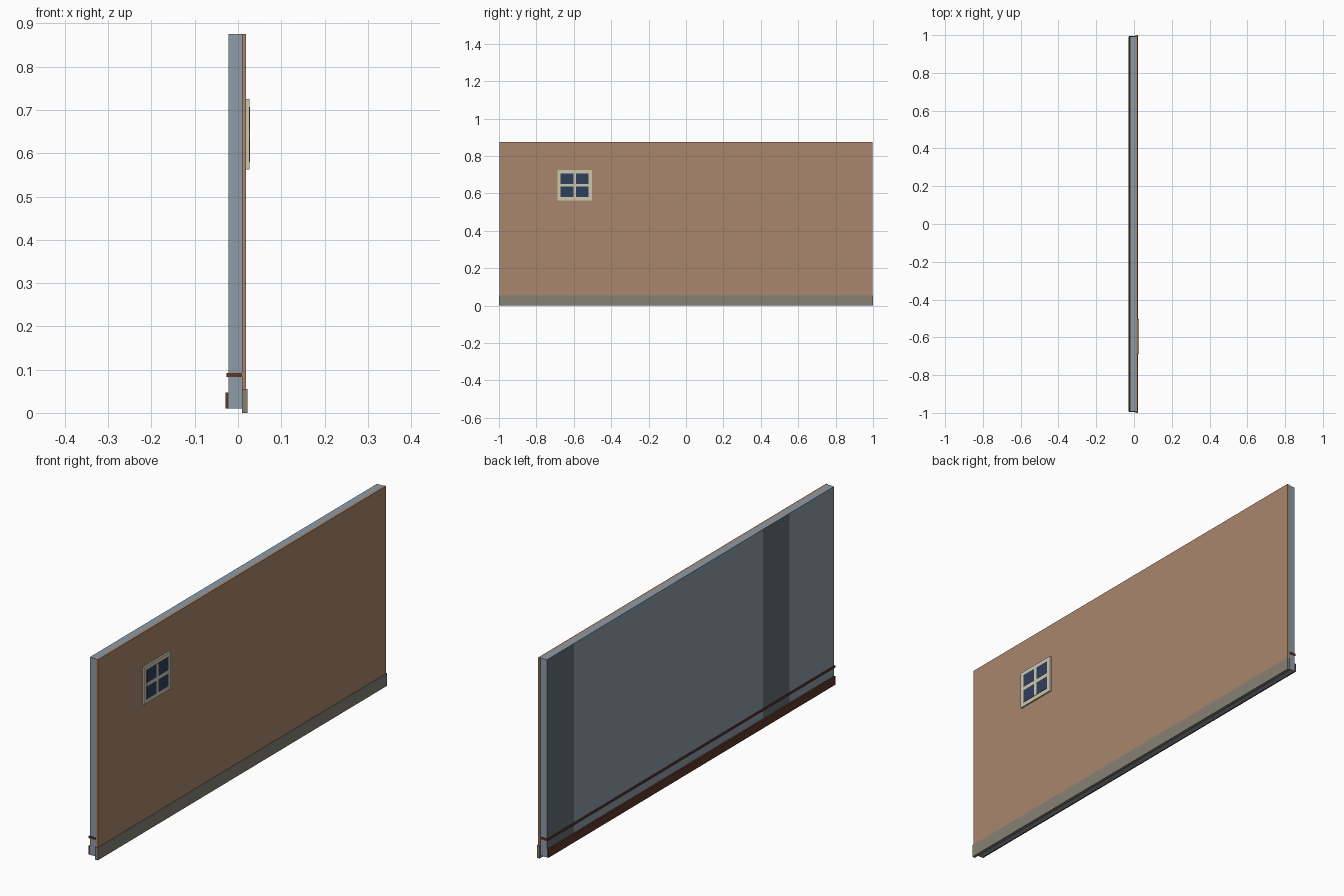
import bpy
import bmesh

if "Cube" in bpy.data.objects:
    bpy.data.objects.remove(bpy.data.objects["Cube"])


def material(name, r, g, b):
    """Flat colour given as 0-255 sRGB, stored linear."""
    def lin(c):
        c /= 255
        return c / 12.92 if c <= 0.04045 else ((c + 0.055) / 1.055) ** 2.4
    m = bpy.data.materials.new(name)
    m.diffuse_color = (lin(r), lin(g), lin(b), 1)
    m.use_nodes = True
    m.node_tree.nodes["Principled BSDF"].inputs["Base Color"].default_value = m.diffuse_color
    return m


BROWN = material("tan_brown", 170, 134, 108)
BLUE = material("blue_grey", 141, 156, 168)
DARK = material("dark_grey", 100, 109, 113)
STONE = material("stone_grey", 134, 129, 116)
WOOD = material("dark_wood", 92, 54, 42)
CREAM = material("cream", 206, 200, 176)
GLASS = material("dark_blue_glass", 48, 62, 92)


def box(name, x, y, z, mats, cuts=()):
    """Box from (min, max) ranges, optionally sliced across y."""
    bm = bmesh.new()
    bmesh.ops.create_cube(bm, size=1)
    for v in bm.verts:
        v.co = [r[0] if c < 0 else r[1] for c, r in zip(v.co, (x, y, z))]
    for c in cuts:
        bmesh.ops.bisect_plane(bm, geom=bm.verts[:] + bm.edges[:] + bm.faces[:],
                               plane_co=(0, c, 0), plane_no=(0, 1, 0))
    bm.normal_update()
    me = bpy.data.meshes.new(name)
    bm.to_mesh(me)
    bm.free()
    for m in mats:
        me.materials.append(m)
    ob = bpy.data.objects.new(name, me)
    bpy.context.collection.objects.link(ob)
    return ob


# Interior wall with two darker vertical bands on its inner face
bands = ((-0.685, -0.50), (0.805, 0.992))
wall = box("interior_wall", (-0.022, 0.009), (-0.992, 0.992), (0.01, 0.875),
           [BLUE, DARK], cuts=(-0.685, -0.50, 0.805))
for p in wall.data.polygons:
    if p.normal.x < -0.9 and any(a < p.center.y < b for a, b in bands):
        p.material_index = 1

# Exterior cladding and plinth
box("exterior_wall", (0.009, 0.019), (-0.996, 0.996), (0.01, 0.875), [BROWN])
box("plinth", (0.009, 0.0215), (-1, 1), (0, 0.055), [STONE])

# Interior trim
box("baseboard", (-0.029, -0.022), (-0.992, 0.992), (0.01, 0.047), [WOOD])
box("trim_rail", (-0.026, 0.009), (-0.995, 0.995), (0.083, 0.092), [WOOD])

# Window: frame plate, cross bars and four panes
wy, wz = (-0.688, -0.502), (0.562, 0.725)
cy, cz = sum(wy) / 2, sum(wz) / 2
box("window_frame", (0.019, 0.026), wy, wz, [CREAM])
b, h = 0.018, 0.0075
box("window_bar_upright", (0.026, 0.0275), (cy - h, cy + h),
    (wz[0] + b, wz[1] - b), [CREAM])
for i, ys in enumerate(((wy[0] + b, cy - h), (cy + h, wy[1] - b))):
    box(f"window_bar_cross_{i}", (0.026, 0.0275), ys, (cz - h, cz + h), [CREAM])
    for j, zs in enumerate(((wz[0] + b, cz - h), (cz + h, wz[1] - b))):
        box(f"window_pane_{i}_{j}", (0.026, 0.0275), ys, zs, [GLASS])
